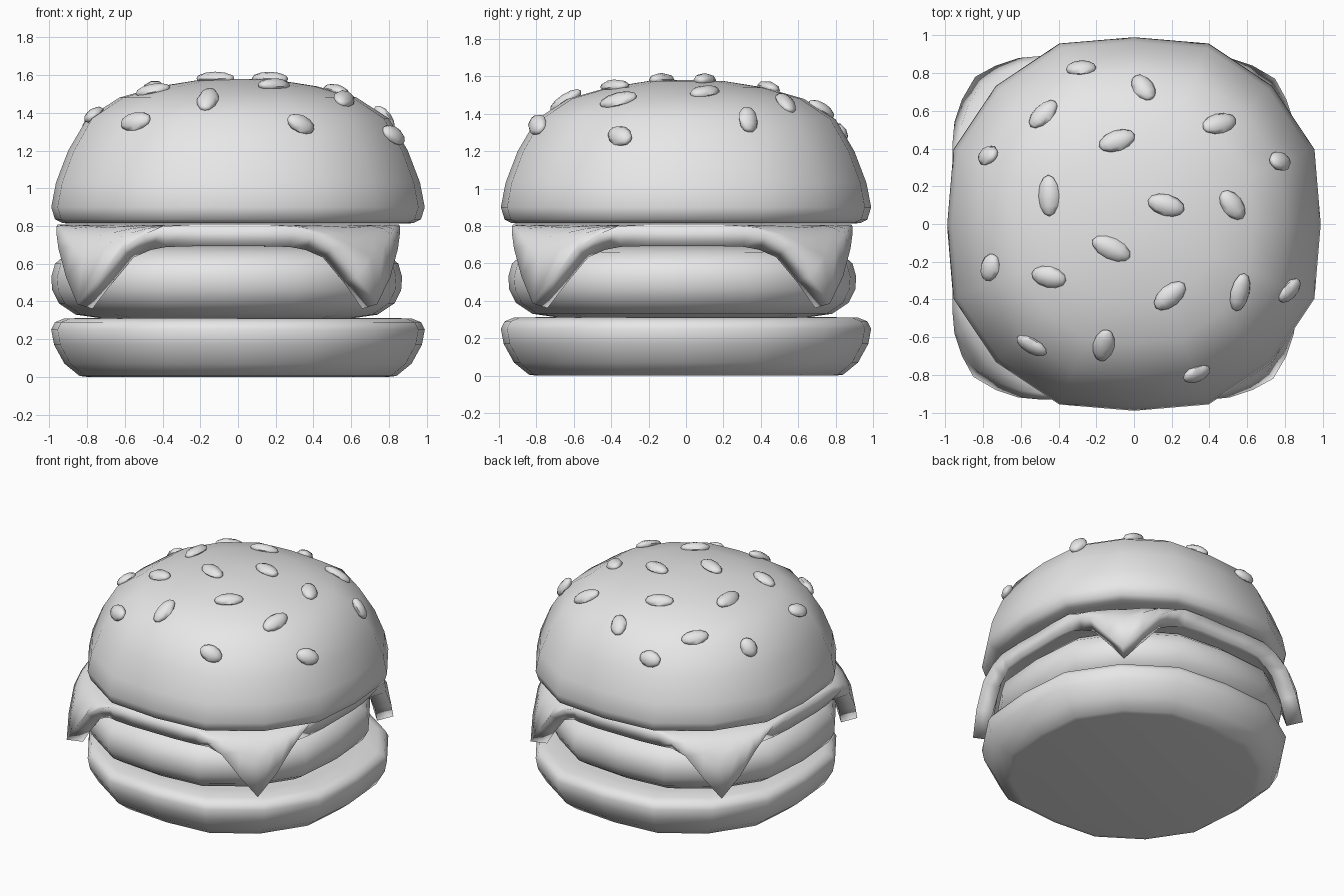
import bpy, bmesh
from math import sin, cos, pi, radians, atan2, hypot
from mathutils import Vector, Matrix

if "Cube" in bpy.data.objects:
    bpy.data.objects.remove(bpy.data.objects["Cube"], do_unlink=True)

mat = bpy.data.materials.new("light_grey")
mat.use_nodes = True
GREY = (0.8, 0.8, 0.8, 1)
mat.diffuse_color = GREY
mat.node_tree.nodes["Principled BSDF"].inputs["Base Color"].default_value = GREY


def finish(name, bm, angle=60):
    bmesh.ops.recalc_face_normals(bm, faces=bm.faces)
    mesh = bpy.data.meshes.new(name)
    bm.to_mesh(mesh)
    bm.free()
    mesh.materials.append(mat)
    obj = bpy.data.objects.new(name, mesh)
    bpy.context.collection.objects.link(obj)
    bpy.ops.object.select_all(action='DESELECT')
    obj.select_set(True)
    bpy.context.view_layer.objects.active = obj
    bpy.ops.object.shade_smooth_by_angle(angle=radians(angle))
    return obj


def loft(bm, rings, closed_ends=True):
    loops = [[bm.verts.new(p) for p in ring] for ring in rings]
    n = len(loops[0])
    for a, b in zip(loops, loops[1:]):
        for i in range(n):
            j = (i + 1) % n
            bm.faces.new((a[i], a[j], b[j], b[i]))
    bm.faces.new(loops[0])
    if closed_ends:
        bm.faces.new(loops[-1])


def round_part(name, profile, cx=0, cy=0):
    # sixteen-sided, slightly square layer
    rings = []
    for r, z in profile:
        ring = []
        for i in range(16):
            a = i * pi / 8
            k = r if i % 4 == 0 else r * 1.046
            ring.append((cx + k * cos(a), cy + k * sin(a), z))
        rings.append(ring)
    bm = bmesh.new()
    loft(bm, rings)
    return finish(name, bm)


# Bun halves and patty
round_part("bottom_bun", [(.80, 0), (.84, .005), (.92, .07), (.975, .17),
                          (.99, .25), (.97, .29), (.92, .31), (.80, .312)])
round_part("patty", [(.66, .31), (.80, .33), (.89, .39), (.925, .46), (.93, .53),
                     (.91, .60), (.84, .66), (.7, .69)], -.06, -.02)
top_bun = round_part("top_bun", [(.85, .812), (.93, .815), (.97, .835), (.99, .90),
                                 (.965, 1.03), (.90, 1.2), (.80, 1.37), (.63, 1.48),
                                 (.42, 1.54), (.2, 1.575), (.06, 1.58)])

# Cheese slice: square sheet with four drooping corners
TOP = .808
half = [(0, .90, TOP), (.18, .905, TOP), (.35, .91, TOP - .01), (.45, .91, .755),
        (.56, .90, .68), (.68, .86, .53), (.79, .80, .385)]
side = [(-x, y, z) for x, y, z in half[:0:-1]] + half[:-1]
edge = []
for q in range(4):
    turn = Matrix.Rotation(-q * pi / 2, 3, 'Z')
    edge += [turn @ Vector(p) for p in side]
rings = []
for scale, drop in [(.3, 0), (.72, 0), (.84, .04), (.91, .16), (.96, .40), (1, 1)]:
    rings.append([(p.x * scale - .052, p.y * scale - .02, TOP - (TOP - p.z) * drop)
                  for p in edge])
bm = bmesh.new()
loft(bm, rings, False)
cheese = finish("cheese_slice", bm, 40)
if sum(f.normal.z for f in cheese.data.polygons) < 0:
    cheese.data.flip_normals()
thick = cheese.modifiers.new("thickness", 'SOLIDIFY')
thick.thickness = .115
thick.offset = -1

# Sesame seeds: x, y, heading, half length
seeds = [(-.28, .82, 0, .08), (.05, .72, -65, .085), (-.48, .58, 50, .095),
         (-.09, .44, 20, .1), (.45, .53, 25, .1), (-.77, .36, -20, .07),
         (.77, .33, 25, .08), (-.45, .15, -88, .11), (.17, .1, -15, .1),
         (.52, .1, -50, .09), (-.12, -.13, -25, .11), (-.76, -.23, 65, .075),
         (-.45, -.28, -10, .095), (.19, -.38, 40, .1), (.56, -.36, 85, .105),
         (.82, -.35, 20, .08), (-.54, -.64, -15, .09), (-.16, -.64, 80, .1),
         (.33, -.79, -10, .08)]
bpy.context.view_layer.update()
bm = bmesh.new()
for x, y, heading, length in seeds:
    hit, spot, normal, _ = top_bun.ray_cast(Vector((x, y, 3)), Vector((0, 0, -1)))
    a = radians(heading)
    along = Vector((cos(a), sin(a), 0))
    along = (along - normal * along.dot(normal)).normalized()
    frame = Matrix((along, normal.cross(along), normal)).transposed().to_4x4()
    place = Matrix.Translation(spot + normal * .006) @ frame
    shape = Matrix.Diagonal((length, .057, .036, 1)) @ Matrix.Rotation(pi / 2, 4, 'Y')
    bmesh.ops.create_uvsphere(bm, u_segments=8, v_segments=6, radius=1,
                              matrix=place @ shape)
finish("sesame_seeds", bm)
